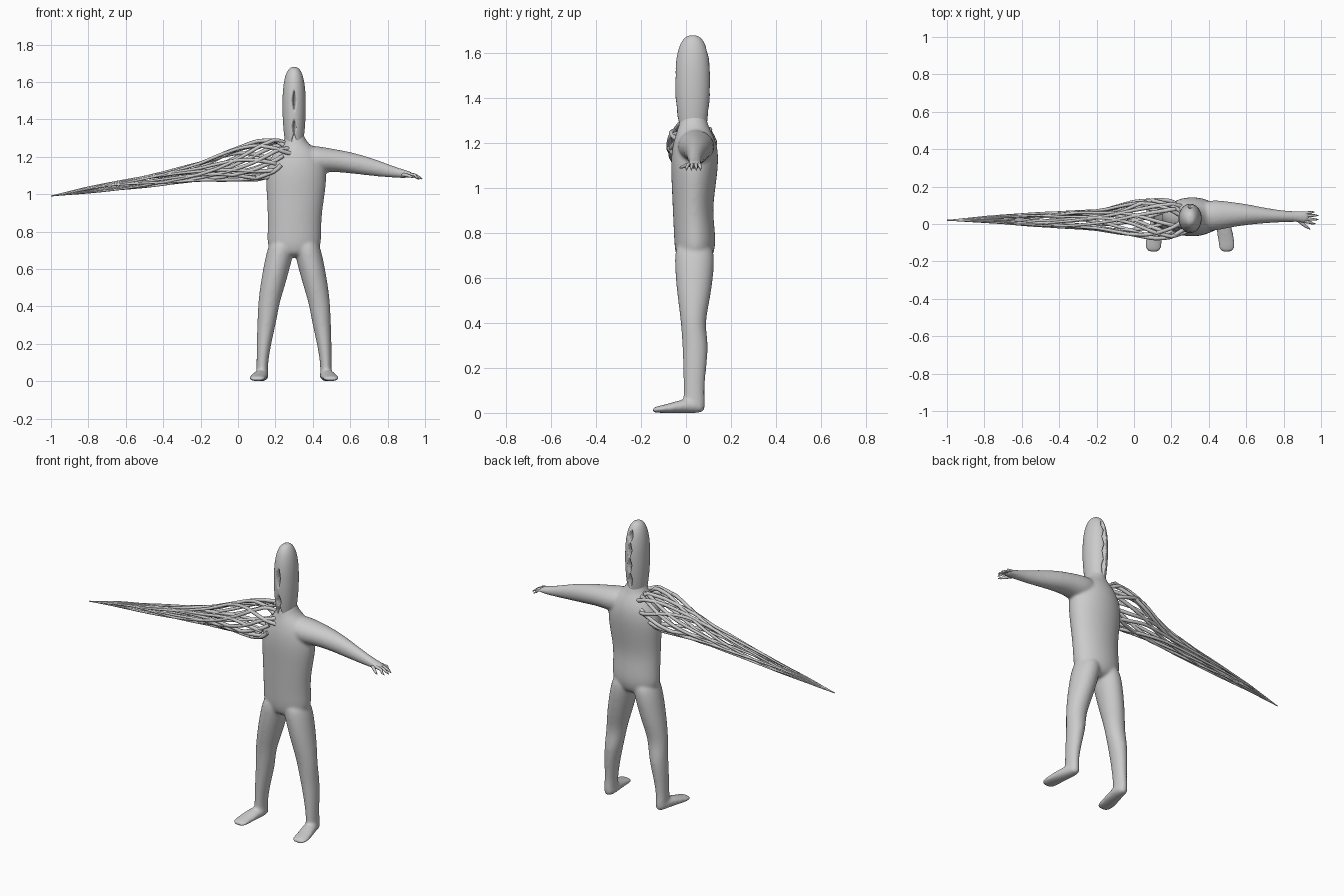
import bpy, bmesh, math, random

if "Cube" in bpy.data.objects:
    bpy.data.objects.remove(bpy.data.objects["Cube"], do_unlink=True)
random.seed(4)
MID = 0.3  # x of the body's own centre line

grey = bpy.data.materials.new("plain grey")
grey.use_nodes = True
grey.diffuse_color = (0.6, 0.6, 0.6, 1)
grey.node_tree.nodes["Principled BSDF"].inputs["Base Color"].default_value = (0.6, 0.6, 0.6, 1)


def add_object(name, data):
    obj = bpy.data.objects.new(name, data)
    bpy.context.collection.objects.link(obj)
    data.materials.append(grey)
    return obj


def bridge(bm, rings):
    n = len(rings[0])
    for a, b in zip(rings, rings[1:]):
        for i in range(n):
            j = (i + 1) % n
            bm.faces.new((a[i], a[j], b[j], b[i]))
    bm.faces.new(rings[0][::-1])
    bm.faces.new(rings[-1])


def loft(bm, axis, sections, mirror=False, sides=16):
    """Oval rings along an axis; each is position, then bounds on the other two axes."""
    others = [k for k in range(3) if k != axis]
    rings = []
    for pos, a0, a1, b0, b1 in sections:
        ring = []
        for i in range(sides):
            t = math.tau * i / sides
            co = [0, 0, 0]
            co[axis] = pos
            co[others[0]] = (a0 + a1) / 2 + (a1 - a0) * 0.515 * math.cos(t)
            co[others[1]] = (b0 + b1) / 2 + (b1 - b0) * 0.515 * math.sin(t)
            if mirror:
                co[0] = 2 * MID - co[0]
            ring.append(bm.verts.new(co))
        rings.append(ring)
    bridge(bm, rings)


def smooth(obj):
    bpy.ops.object.select_all(action='DESELECT')
    obj.select_set(True)
    bpy.context.view_layer.objects.active = obj
    if obj.type == 'CURVE':
        bpy.ops.object.convert(target='MESH')
    bpy.ops.object.shade_smooth()


def tubes(name, paths):
    """Round tubes; each path is a list of (x, y, z, radius)."""
    curve = bpy.data.curves.new(name, 'CURVE')
    curve.dimensions = '3D'
    curve.bevel_depth = 1
    curve.bevel_resolution = 2
    curve.use_fill_caps = True
    for path in paths:
        sp = curve.splines.new('POLY')
        sp.points.add(len(path) - 1)
        for p, (x, y, z, r) in zip(sp.points, path):
            p.co = (x, y, z, 1)
            p.radius = r
    smooth(add_object(name, curve))


# Body: torso, legs, feet and left arm fused into one skin
bm = bmesh.new()
loft(bm, 2, [(.66, .2, .4, -.03, .1), (.72, .155, .445, -.05, .13), (.8, .16, .443, -.053, .13),
             (.9, .16, .447, -.058, .117), (1.0, .155, .463, -.062, .13), (1.1, .147, .475, -.067, .143),
             (1.18, .165, .46, -.062, .142), (1.24, .205, .42, -.045, .12),
             (1.28, .25, .36, -.03, .095), (1.35, .255, .345, -.02, .085)])
for side in (False, True):
    loft(bm, 2, [(0, .1, .16, -.01, .085), (.05, .098, .16, -.012, .085), (.1, .1, .16, -.01, .08),
                 (.2, .1, .177, -.012, .09), (.3, .104, .2, -.015, .1), (.37, .106, .213, -.02, .088),
                 (.43, .11, .225, -.025, .09), (.5, .118, .247, -.035, .105), (.6, .135, .275, -.046, .12),
                 (.7, .155, .3, -.05, .128), (.76, .18, .3, -.04, .11)], side)
    loft(bm, 1, [(.085, .108, .152, 0, .05), (.04, .095, .165, 0, .065), (-.02, .078, .16, 0, .06),
                 (-.08, .062, .152, 0, .04), (-.13, .06, .146, 0, .03), (-.152, .075, .135, .002, .02)], side)
loft(bm, 0, [(.34, -.03, .11, 1.13, 1.26), (.42, -.04, .13, 1.11, 1.258), (.5, -.02, .12, 1.122, 1.243),
             (.6, -.005, .107, 1.112, 1.226), (.7, .005, .086, 1.1, 1.198), (.8, .01, .071, 1.09, 1.162),
             (.87, .012, .068, 1.086, 1.136), (.91, .004, .07, 1.088, 1.125), (.94, .008, .066, 1.09, 1.113)])
bmesh.ops.recalc_face_normals(bm, faces=bm.faces[:])
mesh = bpy.data.meshes.new("body")
bm.to_mesh(mesh)
bm.free()
body = add_object("body", mesh)
body.modifiers.new("round", 'SUBSURF').levels = 2
body.modifiers["round"].render_levels = 2
fuse = body.modifiers.new("fuse", 'REMESH')
fuse.mode = 'VOXEL'
fuse.voxel_size = 0.008
fuse.use_smooth_shade = True
relax = body.modifiers.new("relax", 'SMOOTH')
relax.factor = 0.5
relax.iterations = 8
smooth(body)

# Left hand: fanned fingers and a thumb
fingers = []
for base, tip, reach in ((.058, .064, .965), (.044, .046, .985), (.028, .024, .985), (.014, .002, .97)):
    fingers.append([(.91, base, 1.108, .009), (.945, (base + tip) / 2, 1.103, .008),
                    (reach - .015, tip, 1.09, .006), (reach, tip, 1.08, .002)])
fingers.append([(.88, .02, 1.105, .01), (.905, -.003, 1.1, .009), (.93, -.02, 1.093, .006), (.942, -.028, 1.09, .002)])
tubes("left_fingers", fingers)

# Head: tall capsule with a slit seam down the face and the back
slits = {-1: ((1.5, .06), (1.36, .04), (1.29, .04)),
         1: ((1.61, .035), (1.53, .045), (1.44, .045), (1.35, .045))}
bm = bmesh.new()
rings = []
for k in range(71):
    z = 1.26 + .42 * math.sin(math.pi / 2 * k / 70.5)
    u = (z - 1.47) / .21
    f = (1 - u ** 2.5) ** .4 if u > 0 else 1 - .26 * u * u
    ring = []
    for i in range(96):
        t = math.tau * i / 96
        dx, dy = .062 * f * math.cos(t), .078 * f * math.sin(t)
        for c, h in slits[1 if dy > 0 else -1]:
            amount = max(0, 1 - abs(z - c) / h)
            width = .003 + .011 * amount
            dy *= 1 - .5 * min(1, 2 * amount) * max(0, 1 - abs(dx) / width)
        ring.append(bm.verts.new((MID + dx, .03 + dy, z)))
    rings.append(ring)
bridge(bm, rings)
bmesh.ops.recalc_face_normals(bm, faces=bm.faces[:])
mesh = bpy.data.meshes.new("head")
bm.to_mesh(mesh)
bm.free()
smooth(add_object("head", mesh))

# Right arm: woven tendrils that swell at the shoulder and taper to a point
envelope = [(.29, -.05, .1, 1.16, 1.27), (.2, -.09, .14, 1.08, 1.315), (.1, -.088, .142, 1.066, 1.295),
            (0, -.07, .13, 1.068, 1.258), (-.2, -.04, .088, 1.06, 1.178), (-.4, -.027, .07, 1.04, 1.125),
            (-.6, -.01, .06, 1.02, 1.083), (-.8, .005, .043, 1.003, 1.043), (-1, .018, .022, .988, .992)]


def bounds_at(x):
    for a, b in zip(envelope, envelope[1:]):
        if x >= b[0] - 1e-6:
            s = (a[0] - x) / (a[0] - b[0])
            return [p + (q - p) * s for p, q in zip(a[1:], b[1:])]


strands = []
COUNT = 18
for n in range(COUNT):
    way = 1 if n % 2 else -1
    phase = math.tau * n / COUNT + random.uniform(-.15, .15)
    twist = way * random.uniform(2.2, 3.6)
    start = random.uniform(.2, .29)
    depth = random.uniform(.8, 1)
    end = random.uniform(-1, -.88) if n > 3 else -1
    path = []
    for k in range(61):
        s = k / 60
        x = start + (end - start) * s
        y0, y1, z0, z1 = bounds_at(x)
        r = .0115 * (1 - s) + .003 * s
        a = phase + twist * s ** .8 + .12 * math.sin(9 * s + n)
        ry, rz = max(0, (y1 - y0) / 2 - r), max(0, (z1 - z0) / 2 - r)
        d = depth + (1 - depth) * math.sin(math.pi * min(1, 3 * s))
        path.append((x, (y0 + y1) / 2 + ry * d * math.cos(a), (z0 + z1) / 2 + rz * d * math.sin(a), r))
    strands.append(path)
tubes("right_arm_tendrils", strands)
